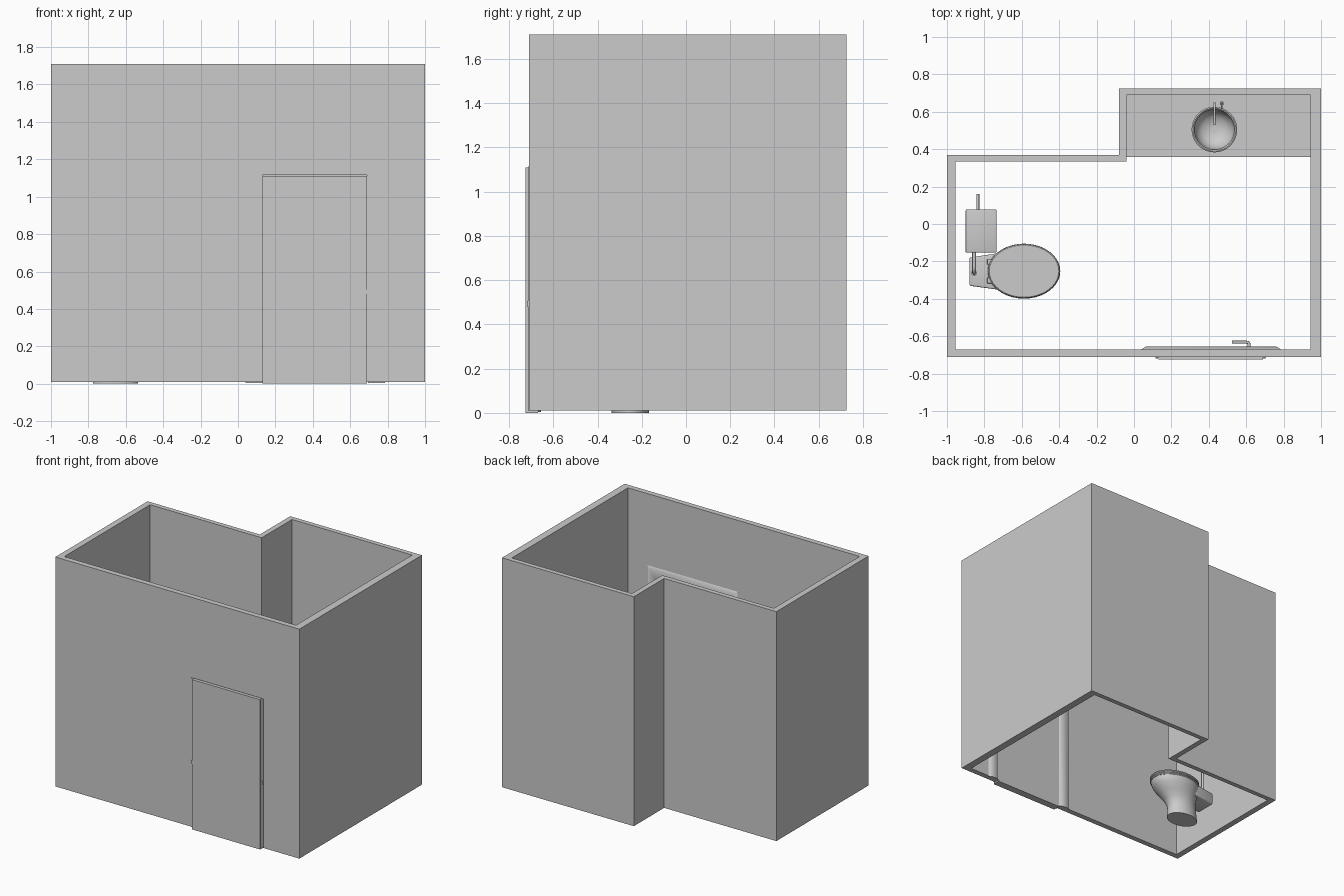
import bpy, bmesh, math
from mathutils import Vector

if "Cube" in bpy.data.objects:
    bpy.data.objects.remove(bpy.data.objects["Cube"])


def finish(name, bm, smooth=False, bevel=0.0):
    bmesh.ops.recalc_face_normals(bm, faces=bm.faces)
    me = bpy.data.meshes.new(name)
    bm.to_mesh(me)
    bm.free()
    ob = bpy.data.objects.new(name, me)
    bpy.context.collection.objects.link(ob)
    bpy.ops.object.select_all(action='DESELECT')
    ob.select_set(True)
    bpy.context.view_layer.objects.active = ob
    if bevel:
        m = ob.modifiers.new("bevel", 'BEVEL')
        m.width, m.segments, m.limit_method = bevel, 3, 'ANGLE'
        bpy.ops.object.modifier_apply(modifier=m.name)
    if smooth or bevel:
        bpy.ops.object.shade_smooth_by_angle(angle=math.radians(40))
    return ob


def prism(name, outline, z0, z1, bevel=0.0):
    bm = bmesh.new()
    f = bm.faces.new([bm.verts.new((x, y, z0)) for x, y in outline])
    r = bmesh.ops.extrude_face_region(bm, geom=[f])
    for v in r["geom"]:
        if isinstance(v, bmesh.types.BMVert):
            v.co.z = z1
    return finish(name, bm, bevel=bevel)


def box(name, x0, x1, y0, y1, z0, z1, bevel=0.0):
    return prism(name, [(x0, y0), (x1, y0), (x1, y1), (x0, y1)], z0, z1, bevel)


def loft(name, rings, n=40):
    """rings of (cx, cy, rx, ry, z), capped at both ends"""
    bm = bmesh.new()
    rows = [[bm.verts.new((cx + rx * math.cos(2 * math.pi * i / n),
                           cy + ry * math.sin(2 * math.pi * i / n), z))
             for i in range(n)] for cx, cy, rx, ry, z in rings]
    for a, b in zip(rows, rows[1:]):
        for i in range(n):
            j = (i + 1) % n
            bm.faces.new((a[i], a[j], b[j], b[i]))
    bm.faces.new(rows[0])
    bm.faces.new(rows[-1])
    return finish(name, bm, smooth=True)


def tube(name, pts, r):
    cu = bpy.data.curves.new(name, 'CURVE')
    cu.dimensions, cu.bevel_depth, cu.bevel_resolution = '3D', r, 3
    cu.use_fill_caps = True
    sp = cu.splines.new('POLY')
    sp.points.add(len(pts) - 1)
    for p, c in zip(sp.points, pts):
        p.co = (*c, 1)
    ob = bpy.data.objects.new(name, cu)
    bpy.context.collection.objects.link(ob)
    bpy.ops.object.select_all(action='DESELECT')
    ob.select_set(True)
    bpy.context.view_layer.objects.active = ob
    bpy.ops.object.convert(target='MESH')
    bpy.ops.object.shade_smooth_by_angle(angle=math.radians(50))


def bend(a, corner, b, r=0.03, n=6):
    """path from a to b rounded at the corner"""
    a, c, b = Vector(a), Vector(corner), Vector(b)
    p, q = c + (a - c).normalized() * r, c + (b - c).normalized() * r
    arc = [p * (1 - t) ** 2 + c * 2 * t * (1 - t) + q * t * t
           for t in (i / n for i in range(n + 1))]
    return [a] + arc + [b]


def cut(ob, cutter):
    cutter.hide_render = True
    m = ob.modifiers.new("cut", 'BOOLEAN')
    m.operation, m.object, m.solver = 'DIFFERENCE', cutter, 'EXACT'
    bpy.context.view_layer.objects.active = ob
    bpy.ops.object.modifier_apply(modifier=m.name)
    bpy.data.objects.remove(cutter)


# Room walls: L-shaped ring, open above and below
outer = [(-1, -.71), (1, -.71), (1, .725), (-.08, .725), (-.08, .37), (-1, .37)]
inner = [(-.955, -.67), (.945, -.67), (.945, .69), (-.04, .69), (-.04, .335), (-.955, .335)]
bm = bmesh.new()
o0, o1, i0, i1 = [[bm.verts.new((x, y, z)) for x, y in loop]
                  for loop, z in ((outer, .01), (outer, 1.71), (inner, .01), (inner, 1.71))]
for a, b in ((o0, o1), (o1, i1), (i1, i0), (i0, o0)):
    for k in range(6):
        j = (k + 1) % 6
        bm.faces.new((a[k], a[j], b[j], b[k]))
walls = finish("walls", bm)
cut(walls, box("door_opening", .115, .705, -.8, -.6, -.1, 1.115))

# Door, side jambs and latch plates
box("door", .13, .69, -.725, -.67, 0, 1.11)
for side, x0, x1 in (("left", .115, .13), ("right", .69, .705)):
    box(side + "_jamb", x0, x1, -.714, -.67, .01, 1.115)
    box(side + "_latch_plate", x0 + .001, x1 - .001, -.718, -.69, .48, .505)

# Moulded door trim on the inside wall, mitred round the top
bm = bmesh.new()
rows = []
for o, h in ((0, 0), (.012, .008), (.025, .015), (.06, .015), (.078, .008), (.09, 0)):
    path = [(.04 + o, .005), (.04 + o, 1.18 - o), (.785 - o, 1.18 - o), (.785 - o, .005)]
    rows.append([bm.verts.new((x, -.67 + h, z)) for x, z in path])
for a, b in zip(rows, rows[1:] + rows[:1]):
    for k in range(3):
        bm.faces.new((a[k], a[k + 1], b[k + 1], b[k]))
for k in (0, 3):
    bm.faces.new([r[k] for r in rows])
finish("door_trim", bm, smooth=True)

# Door handle
tube("door_handle", bend((.615, -.672, .5), (.615, -.632, .5), (.525, -.632, .5), .012), .008)

# Counter with round basin
counter = box("counter", -.04, .945, .357, .69, .42, .46)
cut(counter, loft("basin_hole", [(.43, .505, .112, .112, .3), (.43, .505, .112, .112, .6)]))
prof = [(.03, .355), (.075, .37), (.102, .4), (.113, .44), (.115, .46), (.122, .463), (.122, .47),
        (.115, .473), (.108, .468), (.103, .44), (.093, .405), (.068, .38), (.03, .367), (.012, .366)]
loft("basin", [(.43, .505, r, r, z) for r, z in prof])
loft("drain", [(.43, .505, .013, .013, z) for z in (.36, .369)], 16)

# Tap
tube("tap_spout", bend((.43, .645, .455), (.43, .645, .56), (.43, .53, .555), .03), .006)
tube("tap_lever", bend((.47, .645, .455), (.47, .645, .51), (.47, .615, .515), .01), .004)
loft("tap_knob", [(.47, .645, .011, .011, z) for z in (.458, .48)], 16)

# Toilet pedestal bowl
c = -.252
loft("toilet_bowl", [(-.655, c, .12, .085, 0), (-.655, c, .116, .083, .04), (-.65, c, .112, .082, .09),
                     (-.635, c, .122, .09, .13), (-.615, c, .147, .11, .17),
                     (-.597, c, .172, .132, .21), (-.59, c, .182, .14, .235), (-.588, c, .184, .142, .255)])
prism("toilet_ledge", [(-.88, -.33), (-.72, -.352), (-.66, -.352), (-.66, -.152), (-.72, -.155), (-.88, -.18)],
      .175, .265, .008)

# Seat and closed lid
for name, z0, z1, s in (("toilet_seat", .255, .272, 1), ("toilet_lid", .274, .292, .99)):
    e = .006
    loft(name, [(-.588, c, (.194 - d) * s, (.147 - d) * s, z)
                for d, z in ((e, z0), (0, z0 + e), (0, z1 - e), (e, z1))])
for y in (c - .05, c + .05):
    box("seat_hinge", -.785, -.755, y - .015, y + .015, .262, .285, .003)

# Wall cistern beside the bowl, with flush pipe and lever
box("cistern", -.895, -.742, -.147, .072, .48, .7, .008)
box("cistern_lid", -.9, -.735, -.153, .077, .7, .725, .006)
tube("flush_pipe", bend((-.855, -.14, .52), (-.855, -.262, .52), (-.855, -.262, .255), .04), .01)
loft("flush_collar", [(-.855, -.262, .015, .015, z) for z in (.26, .28)], 16)
tube("flush_lever", [(-.835, .06, .65), (-.835, .16, .65)], .008)
